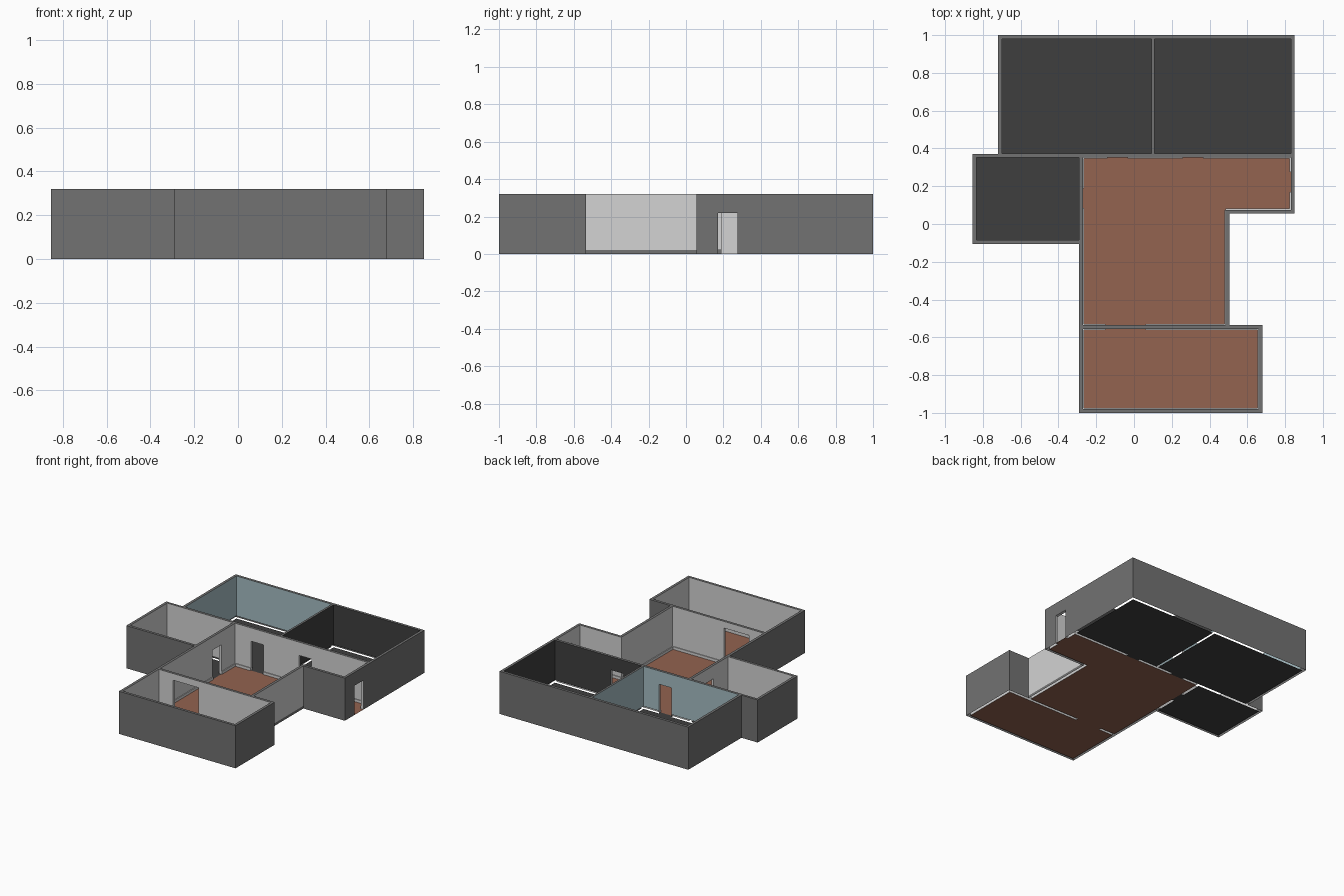
import bpy, bmesh
from mathutils import Vector

if "Cube" in bpy.data.objects:
    bpy.data.objects.remove(bpy.data.objects["Cube"])

H = 0.32       # wall height
SK = 0.02      # skirting height


def material(name, rgb):
    m = bpy.data.materials.new(name)
    lin = [((c / 255 + 0.055) / 1.055) ** 2.4 for c in rgb]
    m.diffuse_color = (*lin, 1)
    m.use_nodes = True
    m.node_tree.nodes["Principled BSDF"].inputs["Base Color"].default_value = m.diffuse_color
    return m


GREY = material("outer_grey", (114, 114, 114))
LIGHT = material("light_plaster", (211, 211, 211))
DARK = material("charcoal", (63, 63, 63))
BLUE = material("pale_blue", (166, 189, 195))
BROWN = material("brown_floor", (147, 99, 80))


def add_object(name, bm, mat):
    me = bpy.data.meshes.new(name)
    bm.to_mesh(me)
    bm.free()
    me.materials.append(mat)
    ob = bpy.data.objects.new(name, me)
    bpy.context.collection.objects.link(ob)
    return ob


def quad(bm, *pts):
    bm.faces.new([bm.verts.new(p) for p in pts])


def rect(x0, y0, x1, y1):
    return [(x0, y0), (x1, y0), (x1, y1), (x0, y1)]


# Room outlines (inner wall faces, counter-clockwise)
ROOMS = {
    "blue_room": rect(-0.70, 0.372, 0.092, 0.98),
    "dark_room": rect(0.108, 0.372, 0.83, 0.98),
    "side_room": rect(-0.835, -0.085, -0.29, 0.352),
    "main_room": [(-0.27, -0.535), (0.485, -0.535), (0.485, 0.075),
                  (0.83, 0.075), (0.83, 0.352), (-0.27, 0.352)],
    "front_room": rect(-0.27, -0.98, 0.66, -0.555),
}
WALL_MAT = {"blue_room": BLUE, "dark_room": DARK}
OUTER = [(-0.29, -1), (0.68, -1), (0.68, -0.535), (0.505, -0.535), (0.505, 0.055),
         (0.85, 0.055), (0.85, 1), (-0.72, 1), (-0.72, 0.37), (-0.855, 0.37),
         (-0.855, -0.105), (-0.29, -0.105)]

# Doors: axis the wall runs along, range along it, wall faces across it, head height
DOORS = [
    ("blue_door", 0, -0.14, -0.035, 0.352, 0.372, 0.22, DARK),
    ("dark_door", 0, 0.26, 0.365, 0.352, 0.372, 0.22, DARK),
    ("outside_door", 1, 0.17, 0.275, 0.83, 0.85, 0.22, BROWN),
    ("side_door", 1, 0.085, 0.187, -0.29, -0.27, 0.22, DARK),
    ("front_passage", 0, -0.15, 0.06, -0.555, -0.535, 0.27, BROWN),
]


def spans(a, b):
    """Split the segment a-b at the door openings; yields (start, end, door head or None)."""
    ax = 0 if abs(b[0] - a[0]) > abs(b[1] - a[1]) else 1
    fixed, s, e = a[1 - ax], a[ax], b[ax]
    cuts = []
    for _, dax, d0, d1, c0, c1, head, _m in DOORS:
        if dax == ax and c0 - 1e-4 <= fixed <= c1 + 1e-4 and min(s, e) < d0 and d1 < max(s, e):
            cuts.append((d0, d1, head) if e > s else (d1, d0, head))
    cuts.sort(reverse=e < s)

    def pt(t):
        return (t, fixed) if ax == 0 else (fixed, t)
    cur = s
    for d0, d1, head in cuts:
        yield pt(cur), pt(d0), None
        yield pt(d0), pt(d1), head
        cur = d1
    yield pt(cur), pt(e), None


def wall_sheet(bm, a, b, z0=0.0, z1=H):
    for p, q, head in spans(a, b):
        lo = z0 if head is None else head
        quad(bm, (*p, lo), (*q, lo), (*q, z1), (*p, z1))


def edges_of(loop):
    return list(zip(loop, loop[1:] + loop[:1]))


# Outside wall faces
bm = bmesh.new()
for a, b in edges_of(OUTER):
    if a == (0.505, -0.535):
        wall_sheet(bm, a, b, 0, SK)
    else:
        wall_sheet(bm, a, b)
add_object("outer_walls", bm, GREY)

# Recess wall with light plaster outside
bm = bmesh.new()
wall_sheet(bm, OUTER[3], OUTER[4], SK, H)
add_object("recess_wall", bm, LIGHT)

# Inner wall faces, floors and skirting
for name, loop in ROOMS.items():
    skirted = name in ("main_room", "front_room")
    bm = bmesh.new()
    for a, b in edges_of(loop[::-1]):
        wall_sheet(bm, a, b, 0 if skirted else SK)
    add_object(name + "_walls", bm, WALL_MAT.get(name, LIGHT))

    bm = bmesh.new()
    bm.faces.new([bm.verts.new((x, y, 0)) for x, y in loop])
    add_object(name + "_floor", bm, BROWN if skirted else DARK)

    if skirted:
        bm = bmesh.new()
        for a, b in edges_of(loop):
            d = (Vector(b) - Vector(a)).normalized()
            n = Vector((-d.y, d.x)) * 0.006
            for p, q, head in spans(a, b):
                if head is None:
                    pi, qi = Vector(p) + n, Vector(q) + n
                    quad(bm, (*q, 0), (*p, 0), (*p, SK), (*q, SK))
                    quad(bm, (*qi, 0), (*pi, 0), (*pi, SK), (*qi, SK))
                    quad(bm, (*p, SK), (*q, SK), (*qi, SK), (*pi, SK))
                    quad(bm, (*p, 0), (*pi, 0), (*pi, SK), (*p, SK))
                    quad(bm, (*qi, 0), (*q, 0), (*q, SK), (*qi, SK))
        add_object(name + "_skirting", bm, LIGHT)

# Wall tops: the outer outline filled around the room holes
bm = bmesh.new()
rim = []
for loop in [OUTER] + list(ROOMS.values()):
    vs = [bm.verts.new((x, y, H)) for x, y in loop]
    rim += [bm.edges.new(e) for e in edges_of(vs)]
bmesh.ops.triangle_fill(bm, edges=rim, use_beauty=True, normal=(0, 0, 1))
for f in bm.faces:
    f.normal_update()
    if f.normal.z < 0:
        f.normal_flip()
add_object("wall_tops", bm, GREY)

# Door linings and thresholds
for name, ax, d0, d1, c0, c1, head, floor_mat in DOORS:
    def P(t, c, z):
        return (t, c, z) if ax == 0 else (c, t, z)
    bm = bmesh.new()
    for t in (d0, d1):
        quad(bm, P(t, c0, 0), P(t, c1, 0), P(t, c1, head), P(t, c0, head))
    quad(bm, P(d0, c0, head), P(d1, c0, head), P(d1, c1, head), P(d0, c1, head))
    add_object(name + "_lining", bm, LIGHT)
    bm = bmesh.new()
    quad(bm, P(d0, c0, 0), P(d1, c0, 0), P(d1, c1, 0), P(d0, c1, 0))
    add_object(name + "_threshold", bm, floor_mat)
